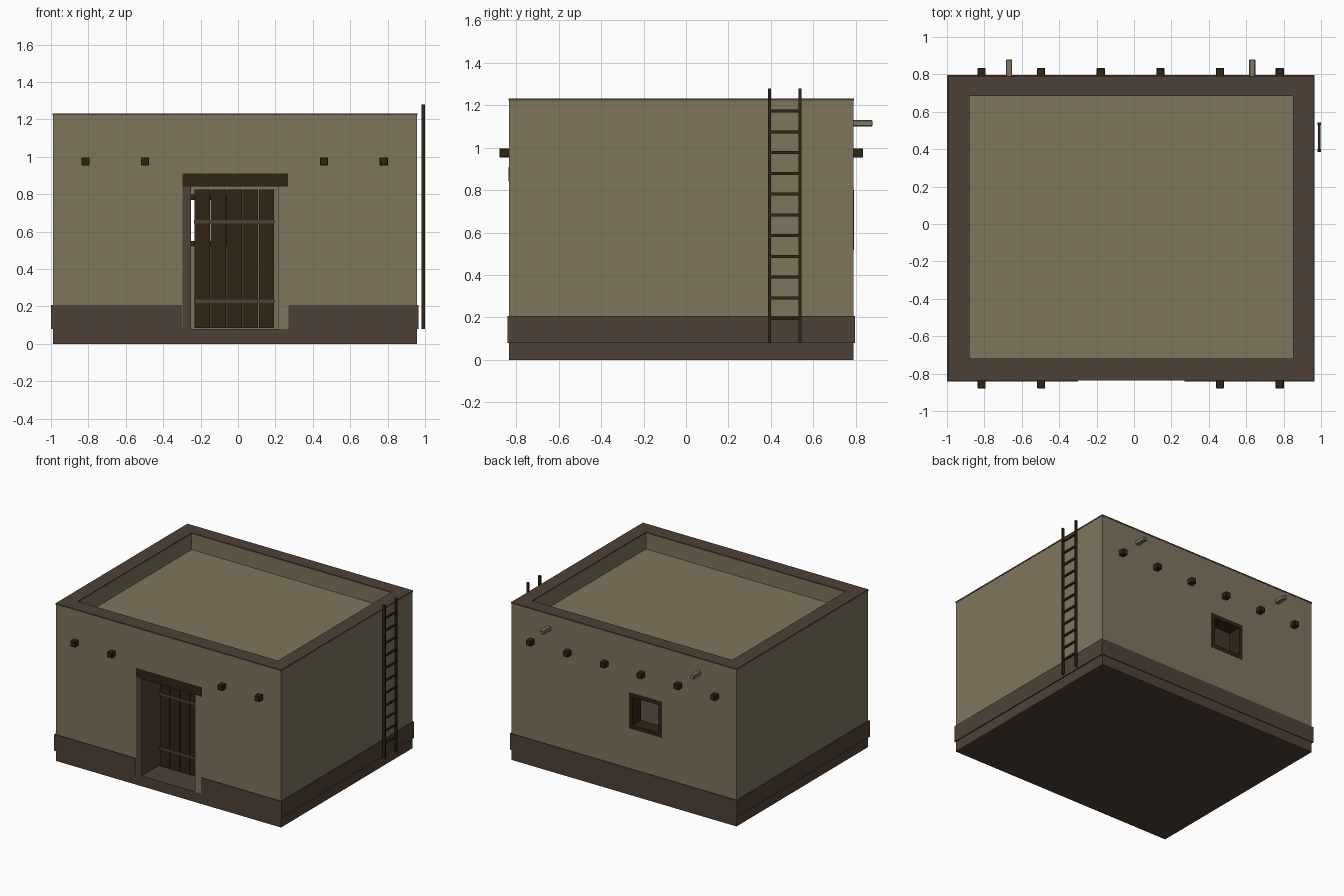
import bpy

if "Cube" in bpy.data.objects:
    bpy.data.objects.remove(bpy.data.objects["Cube"])

# Materials (linear flat colours)
def mat(name, rgb):
    m = bpy.data.materials.new(name)
    m.diffuse_color = (*rgb, 1)
    m.use_nodes = True
    m.node_tree.nodes["Principled BSDF"].inputs["Base Color"].default_value = m.diffuse_color
    return m

ADOBE = mat("adobe tan", (0.215, 0.176, 0.108))
MUD = mat("dark mud brown", (0.078, 0.053, 0.037))
WOOD = mat("dark timber", (0.030, 0.018, 0.007))
CLAY = mat("pale clay", (0.22, 0.185, 0.13))


def box(name, x0, x1, y0, y1, z0, z1, m, bevel=0):
    """Axis-aligned box from its limits."""
    bpy.ops.mesh.primitive_cube_add(size=1)
    o = bpy.context.object
    o.name = name
    for v in o.data.vertices:
        v.co = ((x0 + x1) / 2 + v.co.x * (x1 - x0),
                (y0 + y1) / 2 + v.co.y * (y1 - y0),
                (z0 + z1) / 2 + v.co.z * (z1 - z0))
    o.data.materials.append(m)
    if bevel:
        b = o.modifiers.new("bevel", 'BEVEL')
        b.width = bevel
        b.segments = 1
    return o


def cut(target, *limits):
    """Subtract a box and discard the cutter."""
    c = box("cutter", *limits, target.data.materials[0])
    b = target.modifiers.new("cut", 'BOOLEAN')
    b.operation = 'DIFFERENCE'
    b.solver = 'EXACT'
    b.object = c
    bpy.context.view_layer.objects.active = target
    bpy.ops.object.modifier_apply(modifier=b.name)
    bpy.data.objects.remove(c, do_unlink=True)


# House limits
X0, X1, Y0, Y1 = -0.99, 0.957, -0.835, 0.79
IX0, IX1, IY0, IY1 = -0.88, 0.85, -0.72, 0.685
DX0, DX1 = -0.297, 0.267          # doorway
WX0, WX1, WZ0, WZ1 = -0.345, -0.06, 0.52, 0.80   # window

# Foundation, which is also the floor
box("foundation", X0, X1, Y0, Y1, 0, 0.08, MUD)

# Walls with doorway and window
walls = box("walls", X0, X1, Y0, Y1, 0.08, 1.222, ADOBE)
cut(walls, IX0, IX1, IY0, IY1, 0, 1.4)
cut(walls, DX0, DX1, -1, -0.6, 0, 0.91)
cut(walls, WX0, WX1, 0.6, 1, WZ0, WZ1)

# Roof deck and parapet cap
box("roof", IX0, IX1, IY0, IY1, 1.0, 1.10, ADOBE)
cap = box("parapet_cap", X0 - .002, X1 + .002, Y0 - .002, Y1 + .002, 1.222, 1.232, MUD)
cut(cap, IX0, IX1, IY0, IY1, 1.1, 1.4)

# Mud skirting band, open at the doorway
skirt = box("skirting_band", X0 - .01, X1 + .008, Y0 - .006, Y1 + .006, 0.08, 0.207, MUD)
cut(skirt, X0 + .01, X1 - .01, Y0 + .01, Y1 - .01, 0, 0.4)
cut(skirt, DX0 - .003, DX1 + .003, -1, -0.6, 0, 0.4)

# Door surround
box("left_door_jamb", DX0, -0.25, Y0, -0.61, 0.08, 0.84, MUD)
box("right_door_jamb", 0.215, DX1, Y0, -0.61, 0.08, 0.84, ADOBE)
box("door_lintel", DX0, DX1, Y0 - .002, -0.61, 0.84, 0.91, WOOD)

# Plank door with two straps
N, D0, D1 = 5, -0.235, 0.195
step = (D1 - D0) / N
for i in range(N):
    x = D0 + i * step
    box(f"door_plank_{i + 1}", x + .002, x + step - .002, -0.63, -0.605, 0.085, 0.825, WOOD)
for i, z in enumerate((0.228, 0.653)):
    box(f"door_strap_{i + 1}", D0, D1, -0.637, -0.63, z - .009, z + .009, MUD)

# Window frame
f = 0.03
frame = box("window_frame", WX0, WX1, IY1, Y1 + .002, WZ0, WZ1, WOOD)
cut(frame, WX0 + f, WX1 - f, 0.5, 1, WZ0 + f, WZ1 - f)

# Roof beam ends: six at the back, four at the front beside the door
for i, x in enumerate((-0.815, -0.497, -0.178, 0.141, 0.46, 0.779)):
    r = 0.022
    box(f"back_beam_end_{i + 1}", x - r, x + r, IY1, 0.835, 0.975 - r, 0.975 + r, WOOD, 0.004)
    if i not in (2, 3):
        box(f"front_beam_end_{i + 1}", x - r, x + r, -0.88, IY0, 0.975 - r, 0.975 + r, WOOD, 0.004)

# Roof drain spouts
for i, x in enumerate((-0.668, 0.632)):
    box(f"drain_spout_{i + 1}", x - .017, x + .017, 0.70, 0.88, 1.10, 1.13, CLAY, 0.004)

# Ladder on the right side
for side, y in (("front", 0.393), ("back", 0.537)):
    box(f"ladder_{side}_rail", 0.981, 1.0, y - .007, y + .007, 0.08, 1.28, WOOD)
for i in range(11):
    z = 0.195 + i * 0.0977
    box(f"ladder_rung_{i + 1}", 0.984, 0.997, 0.393, 0.537, z - .007, z + .007, WOOD)
